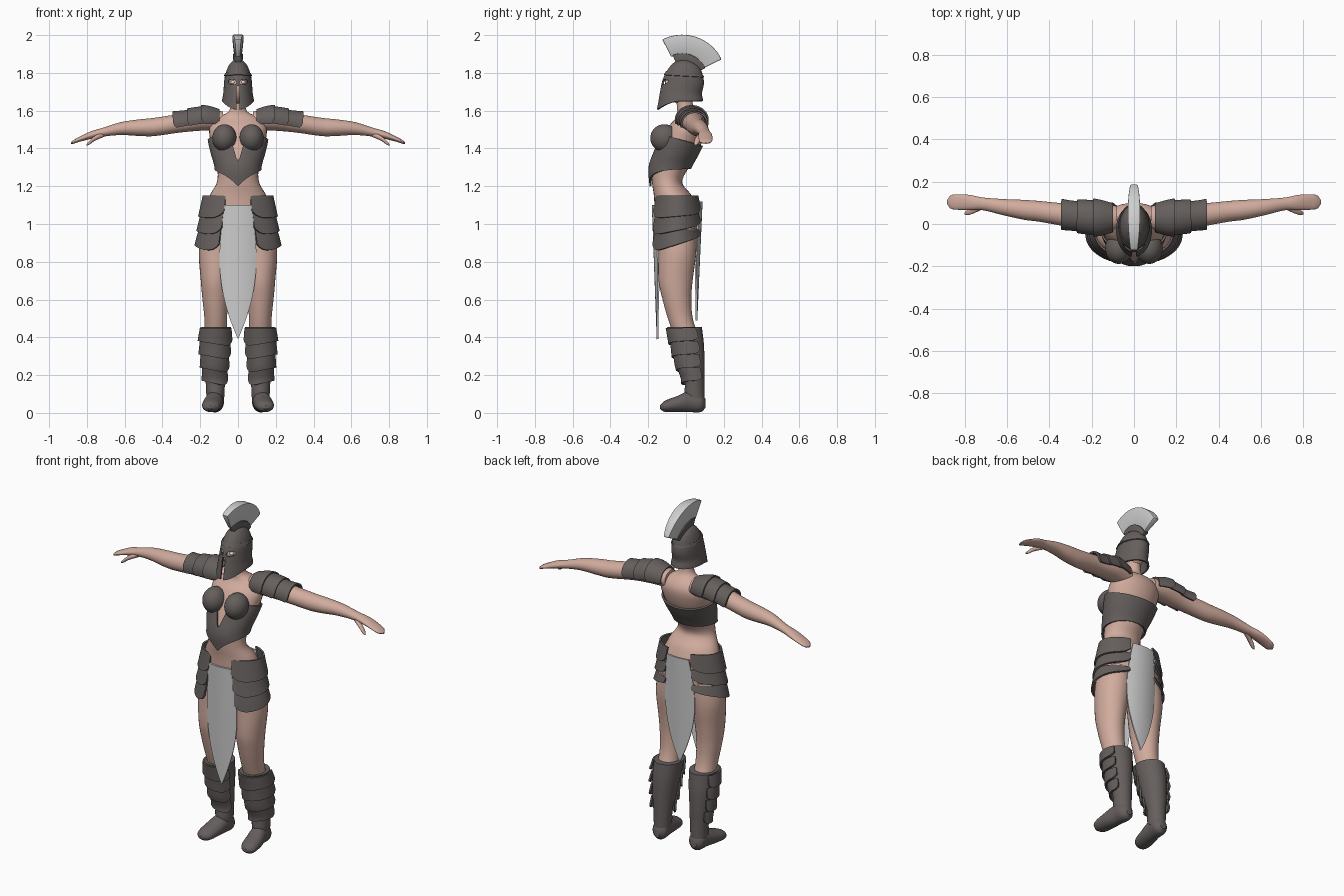
import bpy, bmesh
from math import sin, cos, pi, exp, radians
from mathutils import Vector

if "Cube" in bpy.data.objects:
    bpy.data.objects.remove(bpy.data.objects["Cube"])


def material(name, colour):
    m = bpy.data.materials.new(name)
    m.use_nodes = True
    m.diffuse_color = (*colour, 1)
    node = m.node_tree.nodes["Principled BSDF"]
    node.inputs["Base Color"].default_value = (*colour, 1)
    node.inputs["Roughness"].default_value = .7
    return m


SKIN = material("skin", (.64, .41, .34))
ARMOUR = material("dark armour", (.13, .115, .11))
CLOTH = material("pale cloth", (.62, .62, .62))
WHITE = material("eye white", (.8, .8, .78))
parts, cutters = [], []


def finish(name, bm, mat, mirror=False, thick=0, bevel=0):
    bmesh.ops.remove_doubles(bm, verts=bm.verts, dist=.0001)
    bmesh.ops.recalc_face_normals(bm, faces=bm.faces)
    mesh = bpy.data.meshes.new(name)
    bm.to_mesh(mesh)
    bm.free()
    mesh.materials.append(mat)
    ob = bpy.data.objects.new(name, mesh)
    bpy.context.collection.objects.link(ob)
    if thick:
        mod = ob.modifiers.new("thickness", 'SOLIDIFY')
        mod.thickness, mod.offset = thick, 0
    if bevel:
        mod = ob.modifiers.new("soft edges", 'BEVEL')
        mod.width, mod.segments = bevel, 2
    if mirror:
        ob.modifiers.new("other side", 'MIRROR')
    parts.append(ob)
    return ob


def grid(f, nu, nv, closed=False):
    """Surface from f(u, v); a closed one is a capped tube around u."""
    bm = bmesh.new()
    cols = nu if closed else nu + 1
    rows = [[bm.verts.new(f(i / nu, j / nv)) for i in range(cols)] for j in range(nv + 1)]
    for a, b in zip(rows, rows[1:]):
        for i in range(nu):
            k = (i + 1) % cols
            bm.faces.new((a[i], a[k], b[k], b[i]))
    if closed:
        bm.faces.new(rows[0])
        bm.faces.new(rows[-1])
    return bm


def section(table, t):
    """Smoothly interpolated centre and radii at station t."""
    n = len(table)
    i = max([k for k in range(n - 1) if table[k][0] <= t] or [0])
    p, q = table[i], table[i + 1]
    before, after = table[max(i - 1, 0)], table[min(i + 2, n - 1)]
    h = q[0] - p[0]
    s = min(max((t - p[0]) / h, 0), 1)
    out = []
    for c in range(1, 5):
        m0 = (q[c] - before[c]) / (q[0] - before[0]) * h
        m1 = (after[c] - p[c]) / (after[0] - p[0]) * h
        out.append(p[c] + s * m0 + s * s * (3 * (q[c] - p[c]) - 2 * m0 - m1)
                   + s ** 3 * (2 * (p[c] - q[c]) + m0 + m1))
    return out


def point(table, axis, t, a, off=0):
    c, d, r, q = section(table, t)
    v = [c + (max(r, .002) + off) * sin(a), d - (max(q, .002) + off) * cos(a)]
    v.insert(axis, t)
    return v


def loft(name, table, axis, mat, mirror=False, nv=40):
    lo, hi = table[0][0], table[-1][0]
    bm = grid(lambda u, v: point(table, axis, lo + (hi - lo) * v, u * 2 * pi), 32, nv, True)
    return finish(name, bm, mat, mirror)


def shell(name, table, axis, a0, a1, start, end, off0, off1, mirror=False, corner=.35, nu=40, nv=12):
    """Armour plate lying over part of a lofted form."""
    def f(u, v):
        a = a0 + (a1 - a0) * u
        s, e = start(a), end(a)
        e += (s - e) * corner * abs(2 * u - 1) ** 8
        return point(table, axis, s + (e - s) * v, a, off0 + (off1 - off0) * v)
    return finish(name, grid(f, nu, nv), ARMOUR, mirror, thick=.01)


def ball(name, centre, size, mat, mirror=False):
    bm = bmesh.new()
    bmesh.ops.create_uvsphere(bm, u_segments=32, v_segments=20, radius=1)
    for v in bm.verts:
        v.co = Vector(c + s * k for c, s, k in zip(centre, size, v.co))
    return finish(name, bm, mat, mirror)


# Body: stations are position, centre pair, radius pair
torso = [(.86, 0, -.045, .12, .08), (.95, 0, -.045, .185, .115), (1.05, 0, -.05, .182, .115),
         (1.15, 0, -.07, .15, .1), (1.22, 0, -.1, .112, .08), (1.3, 0, -.085, .11, .1),
         (1.38, 0, -.05, .132, .11), (1.45, 0, -.02, .148, .11), (1.52, 0, .005, .15, .095),
         (1.565, 0, .015, .11, .065), (1.59, 0, .002, .055, .048), (1.62, 0, -.005, .04, .043),
         (1.69, 0, -.01, .04, .043)]
loft("torso", torso, 2, SKIN, nv=70)
leg = [(.41, .118, 0, .058, .065), (.5, .118, -.03, .06, .066), (.6, .12, -.048, .068, .076),
       (.7, .12, -.055, .077, .09), (.85, .113, -.046, .094, .1), (.98, .1, -.045, .09, .1)]
loft("leg", leg, 2, SKIN, True)
arm = [(.08, .03, 1.545, .055, .05), (.18, .03, 1.553, .07, .058), (.3, .04, 1.535, .056, .05),
       (.45, .06, 1.513, .049, .048), (.52, .067, 1.51, .047, .044), (.62, .08, 1.505, .038, .034),
       (.72, .096, 1.485, .03, .023), (.78, .102, 1.47, .036, .02), (.84, .104, 1.448, .036, .013),
       (.87, .104, 1.435, .03, .01), (.885, .104, 1.428, .008, .004)]
loft("arm", arm, 0, SKIN, True, 60)
thumb = [(.71, .085, 1.475, .012, .014), (.76, .065, 1.452, .015, .013),
         (.79, .054, 1.428, .012, .01), (.803, .05, 1.418, .003, .003)]
loft("thumb", thumb, 0, SKIN, True, 14)
ball("face", (0, -.025, 1.735), (.058, .088, .1), SKIN)
ball("eye", (.027, -.098, 1.75), (.012, .012, .009), WHITE, True)

# Boots and layered shin plates
boot = [(.06, .12, .05, .046, .048), (.1, .12, .045, .048, .053), (.17, .12, .045, .052, .052),
        (.25, .121, .028, .062, .07), (.36, .119, .012, .073, .083), (.455, .115, -.008, .078, .092)]
loft("boot", boot, 2, ARMOUR, True)
foot = [(-.137, .146, .03, .012, .01), (-.115, .144, .034, .042, .028), (-.05, .136, .046, .051, .042),
        (.02, .125, .06, .047, .056), (.08, .12, .055, .043, .05), (.102, .12, .05, .02, .025)]
loft("foot", foot, 1, ARMOUR, True)
for i in range(4):
    top = .45 - .07 * i
    shell("shin_plate", boot, 2, -1.2, 2.2, lambda a: top,
          lambda a: top - .085 + .015 * sin(a), .004, .016, True)

# Hip plates, three tiers on each side
hips = [(.8, 0, -.05, .212, .125), (.9, 0, -.05, .208, .122), (1.0, 0, -.048, .195, .118),
        (1.15, 0, -.045, .178, .112)]
for i in range(3):
    top, low = 1.15 - .09 * i, 1.04 - .075 * i
    shell("hip_plate", hips, 2, .36 + .05 * i, pi - .42, lambda a: top,
          lambda a: low - (.012 + .016 * i) * cos(a), .004, .016, True)

# Shoulder plates running down the upper arm
for i in range(3):
    inner = .1 + .075 * i
    shell("shoulder_plate", arm, 0, pi * .42, pi * 1.6, lambda a: inner,
          lambda a: inner + .095, .005, .015, True, .2)

# Breastplate with a low point in front and an open neckline
shell("breastplate", torso, 2, -pi, pi,
      lambda a: 1.445 + .03 * cos(a) - .14 * exp(-(a / .2) ** 2),
      lambda a: 1.295 - .095 * exp(-abs(a) * 1.5), .008, .01, corner=0, nu=96, nv=16)
ball("breast_cup", (.072, -.115, 1.455), (.064, .074, .073), ARMOUR, True)

# Helmet with eye openings and a chin slit
helmet = [(1.6, 0, -.035, .077, .112), (1.65, 0, -.028, .076, .11), (1.69, 0, -.028, .07, .104),
          (1.74, 0, -.018, .067, .105), (1.78, 0, -.013, .063, .097), (1.83, 0, -.008, .047, .073),
          (1.86, 0, -.01, .024, .035), (1.868, 0, -.01, .002, .002)]
helm = shell("helmet", helmet, 2, -pi, pi, lambda a: 1.868,
             lambda a: 1.65 - .045 * max(0, cos(a)) ** 2, 0, .004, corner=0, nu=72, nv=40)
shell("brow_band", helmet, 2, -pi, pi, lambda a: 1.795 + .012 * cos(a),
      lambda a: 1.782 + .006 * cos(a), .005, .007, corner=0, nu=72, nv=3)
for side in (-1, 1):
    eye = ball("eye_cutter", (0, 0, 0), (.023, .06, .014), ARMOUR)
    eye.location = (side * .031, -.12, 1.752)
    eye.rotation_euler.y = radians(-12 * side)
    cutters.append(eye)
bm = bmesh.new()
bmesh.ops.create_cube(bm, size=1)
slit = finish("slit_cutter", bm, ARMOUR)
slit.location, slit.scale = (0, -.13, 1.65), (.018, .11, .16)
cutters.append(slit)
for c in cutters:
    c.hide_render = True
    parts.remove(c)
    mod = helm.modifiers.new("opening", 'BOOLEAN')
    mod.operation, mod.object = 'DIFFERENCE', c


# Crest: a fan over the helmet and its holder
def fan(name, r0, r1, w0, w1, first, last, mat):
    def f(u, v):
        a = radians(first + (last - first) * v)
        k = round(u * 4)
        r = r1 if k in (1, 2) else r0
        w = (w1 if k in (1, 2) else w0) * (.4 + .6 * sin(pi * (.1 + .8 * v)))
        return (w if k < 2 else -w, -.02 + r * sin(a), 1.77 + r * cos(a))
    finish(name, grid(f, 4, 28, True), mat, bevel=.005)


fan("crest", .128, .232, .018, .03, -27, 64, CLOTH)
fan("crest_holder", .07, .134, .022, .027, -22, 66, ARMOUR)


# Hanging cloths, leaf shaped
def hanging(name, top, bottom, y0, y1, bend):
    def f(u, v):
        x = (2 * u - 1) * (.07 * (1 - v ** 3) + .032 * sin(pi * v))
        return (x, y0 + (y1 - y0) * v + bend * x * x, top + (bottom - top) * v)
    finish(name, grid(f, 14, 30), CLOTH, thick=.01)


hanging("front_cloth", 1.1, .39, -.176, -.15, 2)
hanging("back_cloth", 1.12, .49, .083, .055, -2)

# Apply modifiers, drop cutters, shade
bpy.ops.object.select_all(action='DESELECT')
for ob in parts:
    ob.select_set(True)
bpy.context.view_layer.objects.active = parts[0]
bpy.ops.object.convert(target='MESH')
for c in cutters:
    bpy.data.objects.remove(c)
for ob in parts:
    bm = bmesh.new()
    bm.from_mesh(ob.data)
    bmesh.ops.recalc_face_normals(bm, faces=bm.faces)
    bm.to_mesh(ob.data)
    bm.free()
bpy.ops.object.shade_smooth_by_angle(angle=radians(40))
